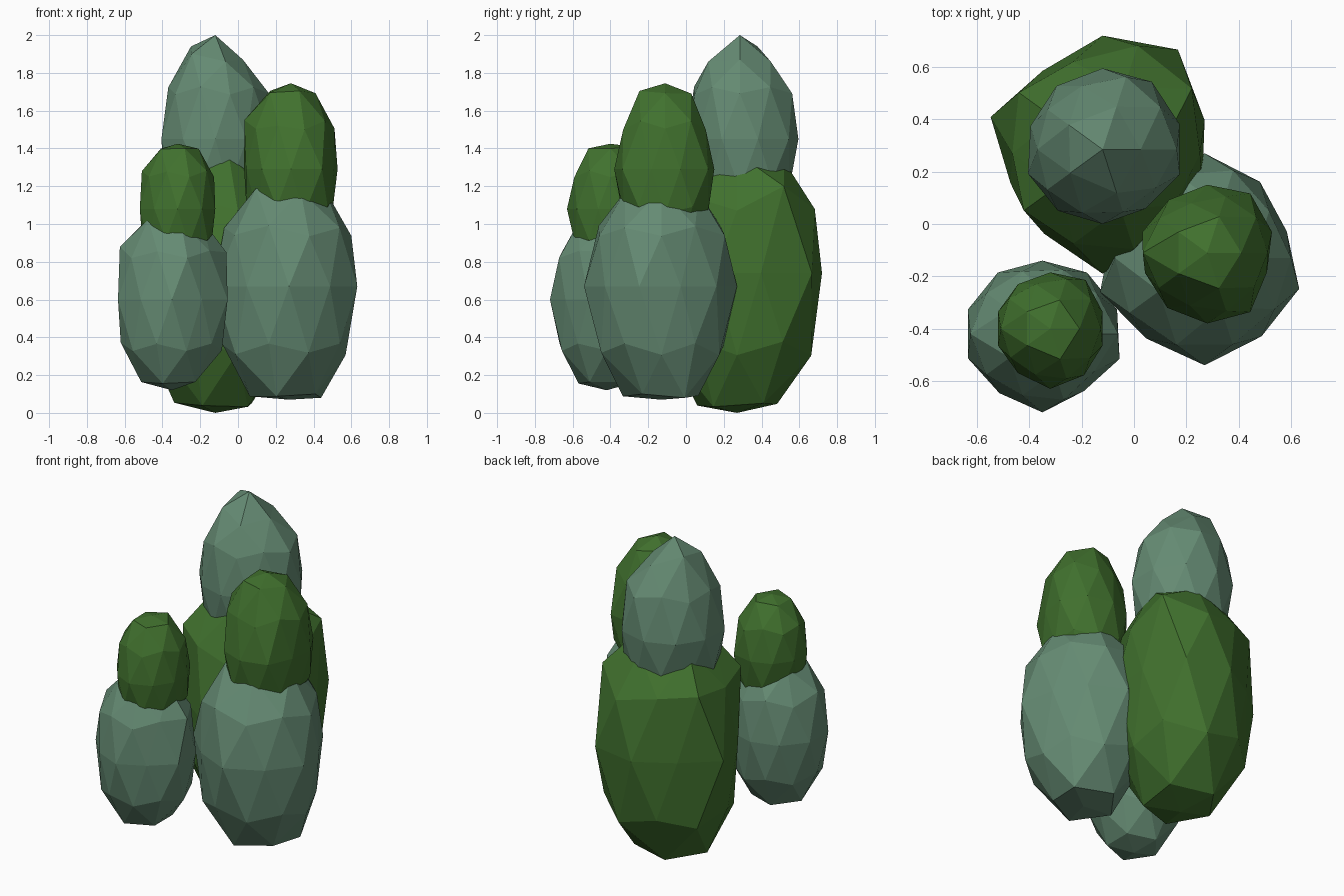
import bpy, bmesh, math, random

random.seed(4)


def material(name, rgb):
    m = bpy.data.materials.new(name)
    m.diffuse_color = (*rgb, 1)
    return m


SAGE = material("sage green", (0.130, 0.258, 0.172))
LEAF = material("leaf green", (0.052, 0.165, 0.027))


def clump(name, mat, centre, up, down, top, bottom, radii, corners=()):
    """Faceted egg: ten radii around the waist (18 deg, then every 36 deg),
    upper and lower half heights, and the z of both tips. Corners are
    (heading, lowest z, highest z, radius scale, new z) of adjusted points."""
    bm = bmesh.new()
    bmesh.ops.create_icosphere(bm, subdivisions=2, radius=1)
    cx, cy, cz = centre
    for v in bm.verts:
        x, y, z = v.co.normalized()
        ring = math.hypot(x, y)
        if ring < 0.01:                       # tips
            v.co = (cx, cy, top if z > 0 else bottom)
            continue
        # radius at this heading, blended between the two nearest waist radii
        heading = math.degrees(math.atan2(y, x)) % 360
        t = (heading - 18) % 360 / 36
        i, f = int(t) % 10, t - int(t)
        r = radii[i] * (1 - f) + radii[(i + 1) % 10] * f
        z0 = z
        if abs(z) > 0.1:                      # slight irregularity off the waist
            r *= random.uniform(0.98, 1.04)
            z *= random.uniform(0.98, 1.02)
        height = cz + z * (up if z > 0 else down)
        for angle, lo, hi, scale, new_z in corners:
            gap = abs((heading - angle + 180) % 360 - 180)
            if gap < 5 and lo < z0 < hi:
                r *= scale
                height = new_z
        v.co = (cx + x * r, cy + y * r, height)
    mesh = bpy.data.meshes.new(name)
    bm.to_mesh(mesh)
    bm.free()
    mesh.materials.append(mat)
    obj = bpy.data.objects.new(name, mesh)
    bpy.context.collection.objects.link(obj)


# Back bush: large lower clump with broad shoulders, and tall upper clump
clump("back_lower_foliage", LEAF, (-0.12, 0.27, 0.74), 0.75, 0.82, 1.42, 0.0,
      [.41, .49, .45, .39, .45, .37, .38, .46, .39, .40],
      [(36, .3, .7, 1.12, 1.20), (216, .3, .7, 1.12, 1.17),
       (144, .3, .7, 1.06, 1.15), (72, .7, .95, 1.05, 1.33)])
clump("back_upper_foliage", SAGE, (-0.12, 0.285, 1.45), 0.53, 0.50, 2.0, 0.93,
      [.31, .32, .31, .30, .29, .30, .29, .285, .28, .31],
      [(0, .7, .95, .9, 1.87), (72, .7, .95, 1.0, 1.86),
       (144, .7, .95, 1.0, 1.94), (288, .7, .95, 1.2, 1.86)])

# Right bush
clump("right_lower_foliage", SAGE, (0.27, -0.13, 0.67), 0.60, 0.68, 1.2, 0.07,
      [.33, .36, .40, .36, .37, .42, .38, .41, .37, .38],
      [(36, -.95, -.7, 1.12, 0.08), (324, -.95, -.7, 0.85, 0.10)])
clump("right_upper_foliage", LEAF, (0.28, -0.11, 1.29), 0.48, 0.45, 1.745, 0.84,
      [.26, .28, .26, .25, .26, .25, .26, .27, .28, .24],
      [(180, .3, .7, 1.1, 1.55), (72, .3, .7, .92, 1.50), (108, .3, .7, .92, 1.53),
       (252, .3, .7, .92, 1.52), (288, .3, .7, .92, 1.50)])

# Left bush
clump("left_lower_foliage", SAGE, (-0.35, -0.42, 0.60), 0.49, 0.52, 1.03, 0.12,
      [.30, .29, .28, .29, .30, .30, .28, .30, .27, .31],
      [(180, .3, .7, 1.10, 0.88), (0, .3, .7, 1.06, 0.85)])
clump("left_upper_foliage", LEAF, (-0.32, -0.40, 1.08), 0.38, 0.36, 1.425, 0.74,
      [.21, .23, .215, .21, .21, .21, .21, .23, .22, .21],
      [(180, .3, .7, 1.06, 1.28)])
